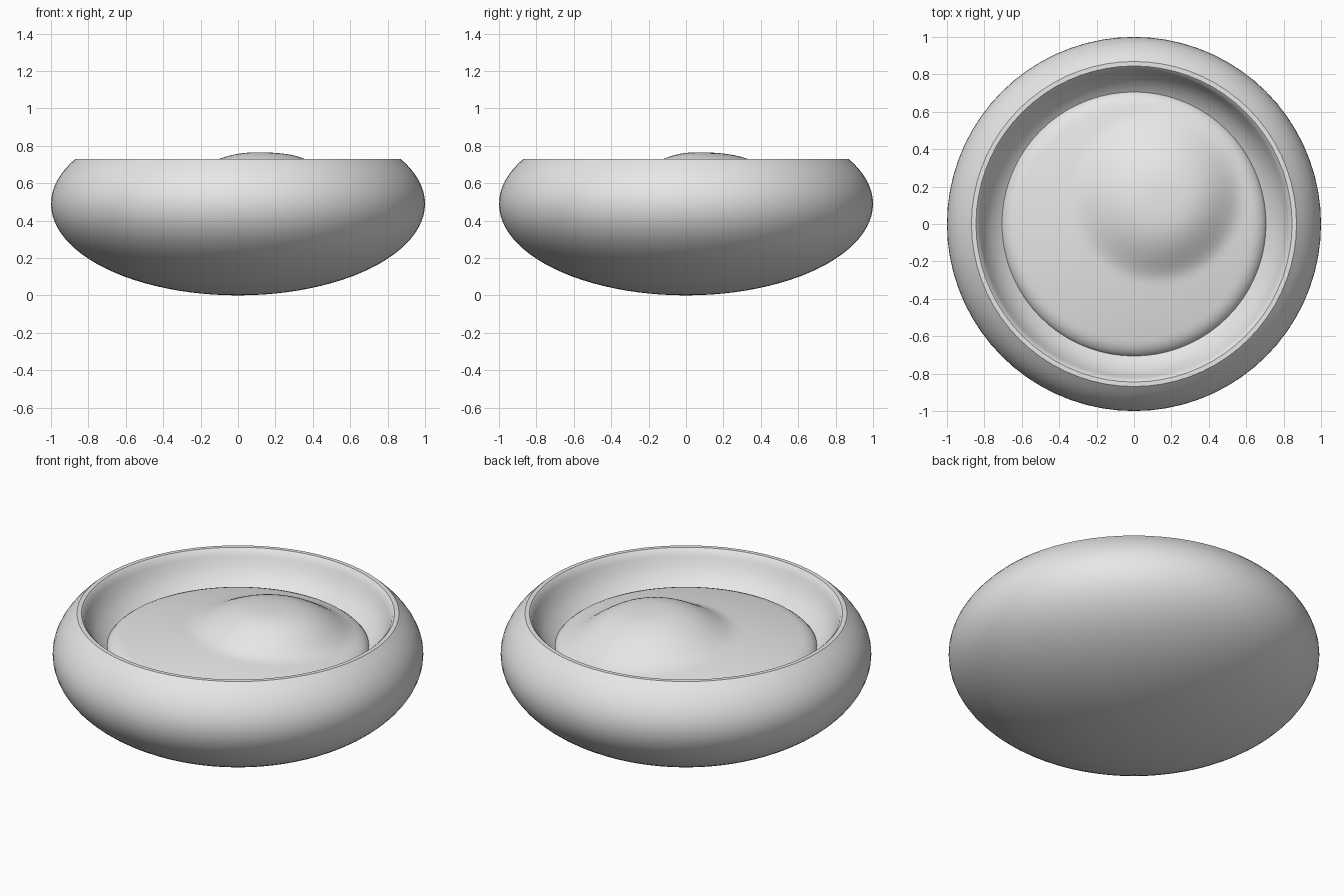
import bpy, bmesh, math

if "Cube" in bpy.data.objects:
    bpy.data.objects.remove(bpy.data.objects["Cube"])

SEG = 72

grey = bpy.data.materials.new("plain grey")
grey.diffuse_color = (0.8, 0.8, 0.8, 1)
grey.use_nodes = True
grey.node_tree.nodes["Principled BSDF"].inputs["Base Color"].default_value = grey.diffuse_color


def lathe(name, profile, lift=None, angle=35):
    """Revolve (radius, z) points about z; zero radius makes a pole."""
    bm = bmesh.new()
    rings = []
    for r, z in profile:
        count = 1 if r < 1e-5 else SEG
        ring = []
        for i in range(count):
            a = 2 * math.pi * i / SEG
            x, y = r * math.cos(a), r * math.sin(a)
            ring.append(bm.verts.new((x, y, z + (lift(x, y) if lift else 0))))
        rings.append(ring)
    for lo, hi in zip(rings, rings[1:]):
        for i in range(SEG):
            j = (i + 1) % SEG
            if len(lo) == 1:
                bm.faces.new((lo[0], hi[j], hi[i]))
            elif len(hi) == 1:
                bm.faces.new((lo[i], lo[j], hi[0]))
            else:
                bm.faces.new((lo[i], lo[j], hi[j], hi[i]))
    mesh = bpy.data.meshes.new(name)
    bm.to_mesh(mesh)
    bm.free()
    mesh.materials.append(grey)
    obj = bpy.data.objects.new(name, mesh)
    bpy.context.collection.objects.link(obj)
    bpy.ops.object.select_all(action='DESELECT')
    bpy.context.view_layer.objects.active = obj
    obj.select_set(True)
    bpy.ops.object.shade_smooth_by_angle(angle=math.radians(angle))
    return obj


# Bowl: squashed ellipsoid outside, cut flat at the rim, hollow inside
TOP = math.asin(0.24 / 0.485)
outer = []
for i in range(33):
    t = -math.pi / 2 + (TOP + math.pi / 2) * i / 32
    half = 0.49 if t < 0 else 0.485
    outer.append((math.cos(t), 0.49 + half * math.sin(t)))
inner = [(0.845, 0.73), (0.832, 0.718), (0.82, 0.69), (0.805, 0.655),
         (0.785, 0.62), (0.76, 0.588), (0.73, 0.56), (0.69, 0.53),
         (0.6, 0.49), (0.4, 0.44), (0.2, 0.42), (0, 0.41)]
lathe("bowl", outer + inner)


# Contents: shallow dome with a rounded edge and one off-centre mound
def mound(x, y):
    dx, dy = x - 0.19, y - 0.11
    d = math.hypot(dx, dy)
    toward = (dx * 0.85 - dy * 0.53) / d if d > 1e-6 else 0
    t = d / (0.46 - 0.08 * toward)
    return 0.117 * (1 - t ** 3) ** 2 if t < 1 else 0


dome = [(0.712, 0.525), (0.705, 0.545), (0.692, 0.56), (0.672, 0.575), (0.645, 0.586)]
for i in range(1, 25):
    r = 0.645 * (1 - i / 24)
    dome.append((r, 0.586 + 0.066 * (1 - (r / 0.645) ** 2)))
lathe("contents", dome, mound, 60)
